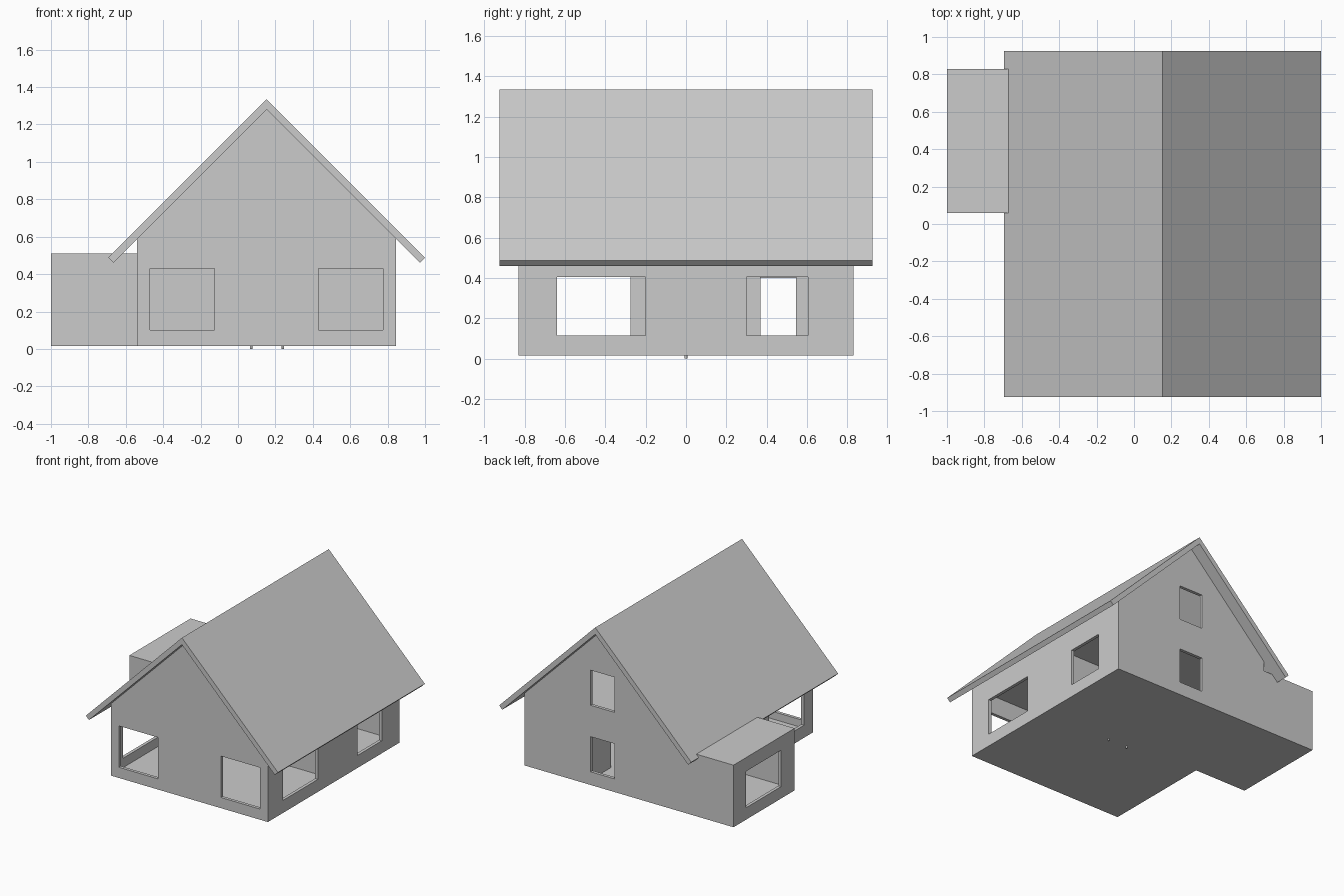
import bpy, bmesh

if "Cube" in bpy.data.objects:
    bpy.data.objects.remove(bpy.data.objects["Cube"])

grey = bpy.data.materials.new("plain_grey")
grey.diffuse_color = (0.6, 0.6, 0.6, 1)
grey.use_nodes = True
grey.node_tree.nodes["Principled BSDF"].inputs["Base Color"].default_value = grey.diffuse_color


def prism(name, profile, y0, y1):
    """Extrude an x-z profile along y."""
    bm = bmesh.new()
    face = bm.faces.new([bm.verts.new((x, y0, z)) for x, z in profile])
    ext = bmesh.ops.extrude_face_region(bm, geom=[face])
    moved = [v for v in ext["geom"] if isinstance(v, bmesh.types.BMVert)]
    bmesh.ops.translate(bm, verts=moved, vec=(0, y1 - y0, 0))
    bmesh.ops.recalc_face_normals(bm, faces=bm.faces)
    mesh = bpy.data.meshes.new(name)
    bm.to_mesh(mesh)
    bm.free()
    mesh.materials.append(grey)
    ob = bpy.data.objects.new(name, mesh)
    bpy.context.collection.objects.link(ob)
    return ob


def box(name, x0, x1, y0, y1, z0, z1):
    return prism(name, [(x0, z0), (x1, z0), (x1, z1), (x0, z1)], y0, y1)


def cut(target, cutter):
    """Subtract the cutter from the target, then remove it."""
    cutter.hide_render = True
    mod = target.modifiers.new("cut", 'BOOLEAN')
    mod.operation = 'DIFFERENCE'
    mod.solver = 'EXACT'
    mod.object = cutter
    bpy.context.view_layer.objects.active = target
    bpy.ops.object.modifier_apply(modifier=mod.name)
    bpy.data.objects.remove(cutter)


BASE, CX, T = 0.015, 0.153, 0.025
L, R, D = -0.54, 0.845, 0.83
APEX, EAVE = 1.28, 0.588

# Gabled main house, with an annex at the back left
house = prism("house_walls", [(L, BASE), (R, BASE), (R, EAVE), (CX, APEX), (L, EAVE)], -D, D)
annex = box("annex_walls", -1, L, 0.06, D, BASE, 0.51)

# Rooms: front room, two back rooms, attic and annex interior
floor, ceiling = BASE + T, 0.575
cut(house, box("front_room", L + T, R - T, -D + T, 0.0, floor, ceiling))
cut(house, box("hall", L + T, 0.28, T, D - T, floor, ceiling))
cut(house, box("back_room", 0.305, R - T, T, D - T, floor, ceiling))
cut(house, prism("attic", [(CX - 0.645, 0.6), (CX + 0.645, 0.6), (CX, 1.245)], -D + T, D - T))
cut(annex, box("annex_room", -1 + T, L - 0.005, 0.06 + T, D - T, floor, 0.485))

# Front windows
for x0, x1 in ((-0.47, -0.125), (0.43, 0.775)):
    cut(house, box("front_window", x0, x1, -D - 0.05, -D + 0.05, 0.10, 0.43))
# Right side windows
for y0, y1 in ((-0.64, -0.20), (0.30, 0.605)):
    cut(house, box("right_window", R - 0.05, R + 0.05, y0, y1, 0.115, 0.405))
# Left side window and annex window
cut(house, box("left_window", L - 0.05, L + 0.05, -0.715, -0.275, 0.115, 0.405))
cut(annex, box("annex_window", -1.05, -0.95, 0.23, 0.67, 0.11, 0.40))
# Back windows, one per storey
for z0, z1 in ((0.12, 0.40), (0.65, 0.93)):
    cut(house, box("back_window", 0.05, 0.26, D - 0.05, D + 0.05, z0, z1))
# Inner doorways, in line with each other
for x in (0.2925, L):
    cut(house, box("doorway", x - 0.05, x + 0.05, 0.37, 0.545, floor, 0.43))
cut(annex, box("doorway", L - 0.05, L + 0.05, 0.37, 0.545, floor, 0.43))

# Pitched roof with overhanging eaves
S, TOP, E = 0.847, 1.335, 0.0275
prism("roof", [(CX, TOP), (CX + S, TOP - S), (CX + S - E, TOP - S - E), (CX, APEX),
               (CX - S + E, TOP - S - E), (CX - S, TOP - S)], -0.925, 0.925)

# Two small pins under the base
for x in (0.07, 0.24):
    bpy.ops.mesh.primitive_cylinder_add(vertices=12, radius=0.007, depth=0.02, location=(x, 0, 0.01))
    pin = bpy.context.object
    pin.name = "base_pin"
    pin.data.materials.append(grey)
